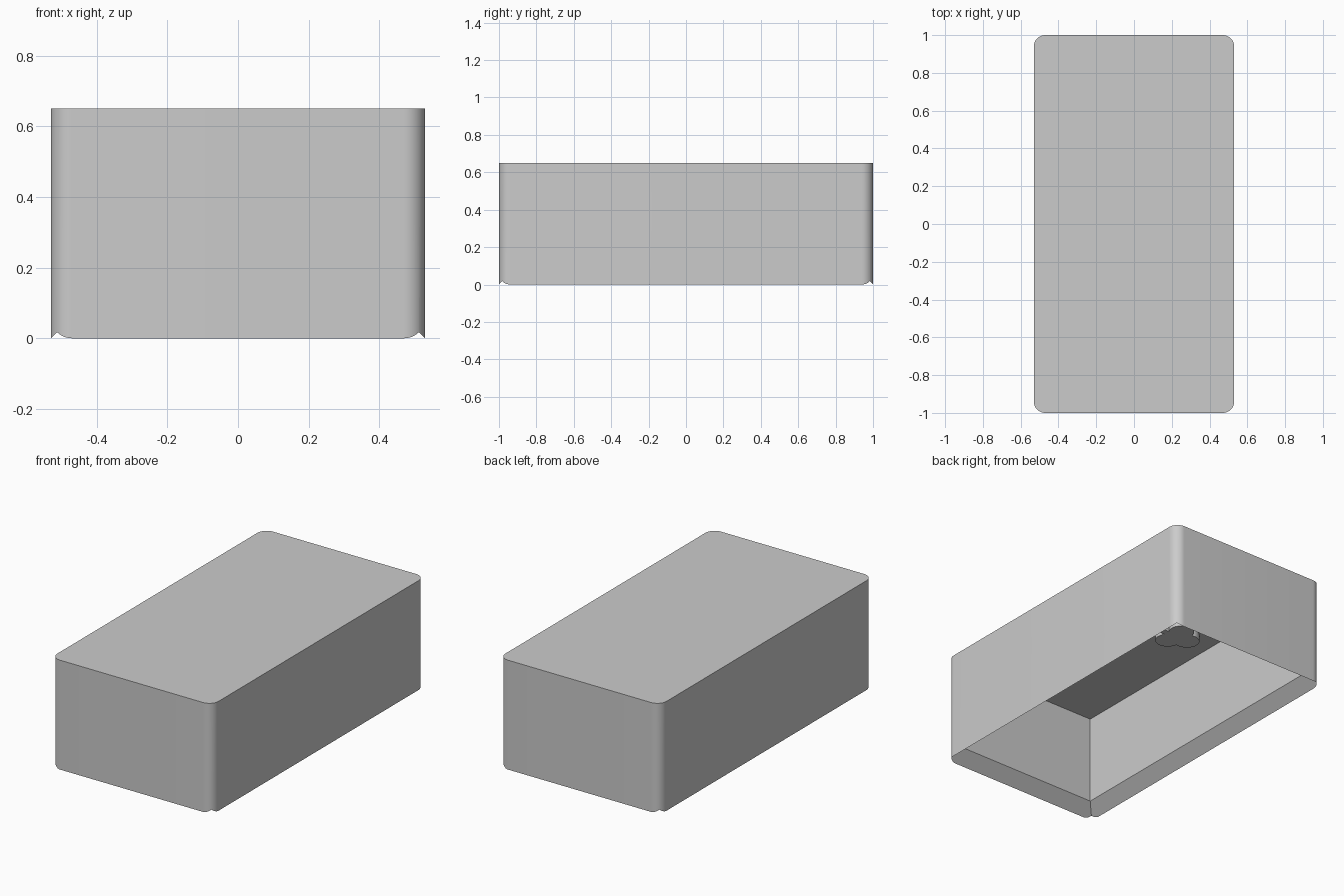
import bpy, bmesh, math

if "Cube" in bpy.data.objects:
    bpy.data.objects.remove(bpy.data.objects["Cube"])

HX, HY, TOP = 0.53, 1.0, 0.65      # half width, half depth, height
RADIUS, RIM, CEILING = 0.06, 0.07, 0.60

grey = bpy.data.materials.new("plain grey")
grey.diffuse_color = (0.6, 0.6, 0.6, 1)
grey.use_nodes = True
grey.node_tree.nodes["Principled BSDF"].inputs["Base Color"].default_value = grey.diffuse_color


def finish(name, bm):
    """Turn a bmesh into a named grey object."""
    bmesh.ops.recalc_face_normals(bm, faces=bm.faces[:])
    mesh = bpy.data.meshes.new(name)
    bm.to_mesh(mesh)
    bm.free()
    mesh.materials.append(grey)
    obj = bpy.data.objects.new(name, mesh)
    bpy.context.collection.objects.link(obj)
    return obj


def stacked_box(name, levels):
    """Loft rectangles given as (z, half x, half y)."""
    bm = bmesh.new()
    rings = [[bm.verts.new((sx * hx, sy * hy, z))
              for sx, sy in ((-1, -1), (1, -1), (1, 1), (-1, 1))]
             for z, hx, hy in levels]
    for low, high in zip(rings, rings[1:]):
        for i in range(4):
            j = (i + 1) % 4
            bm.faces.new((low[i], low[j], high[j], high[i]))
    bm.faces.new(rings[0][::-1])
    bm.faces.new(rings[-1])
    return bm


def combine(target, tool, operation):
    """Apply a boolean and remove the tool object."""
    mod = target.modifiers.new(operation.lower(), 'BOOLEAN')
    mod.operation, mod.solver, mod.object = operation, 'EXACT', tool
    bpy.context.view_layer.objects.active = target
    bpy.ops.object.modifier_apply(modifier=mod.name)
    bpy.data.objects.remove(tool)


def smooth(obj):
    bpy.ops.object.select_all(action='DESELECT')
    obj.select_set(True)
    bpy.context.view_layer.objects.active = obj
    bpy.ops.object.shade_smooth_by_angle(angle=math.radians(30))


# Outer shell with rounded upright corners
bm = stacked_box("cover", [(0, HX, HY), (TOP, HX, HY)])
upright = [e for e in bm.edges if abs(e.verts[0].co.z - e.verts[1].co.z) > 0.1]
bmesh.ops.bevel(bm, geom=upright, offset=RADIUS, segments=14,
                profile=0.5, affect='EDGES')
cover = finish("cover", bm)

# Hollow with a flared square-cornered mouth, open at the bottom
cavity = finish("cavity_cutter", stacked_box("cavity_cutter", [
    (-0.02, HX + 0.02, HY + 0.02),
    (RIM, HX - RIM, HY - RIM),
    (CEILING, HX - RIM, HY - RIM)]))
combine(cover, cavity, 'DIFFERENCE')


# Raised shapes under the ceiling
BOSS_LOW, BOSS_HIGH = 0.56, 0.61


def disc(name, x, y, r):
    bm = bmesh.new()
    bmesh.ops.create_cone(bm, cap_ends=True, segments=32, radius1=r, radius2=r,
                          depth=BOSS_HIGH - BOSS_LOW)
    bmesh.ops.translate(bm, verts=bm.verts[:],
                        vec=(x, y, (BOSS_LOW + BOSS_HIGH) / 2))
    return finish(name, bm)


trefoil = disc("trefoil_boss", -0.27, 0.14, 0.07)
for y in (0.08, 0.20):
    combine(trefoil, disc("lobe", -0.18, y, 0.07), 'UNION')
bm = stacked_box("stem", [(BOSS_LOW, 0.12, 0.02), (BOSS_HIGH, 0.12, 0.02)])
bmesh.ops.translate(bm, verts=bm.verts[:], vec=(-0.1, 0.14, 0))
combine(trefoil, finish("stem", bm), 'UNION')

round_boss = disc("round_boss", 0.03, -0.33, 0.08)

for obj in (cover, trefoil, round_boss):
    smooth(obj)
